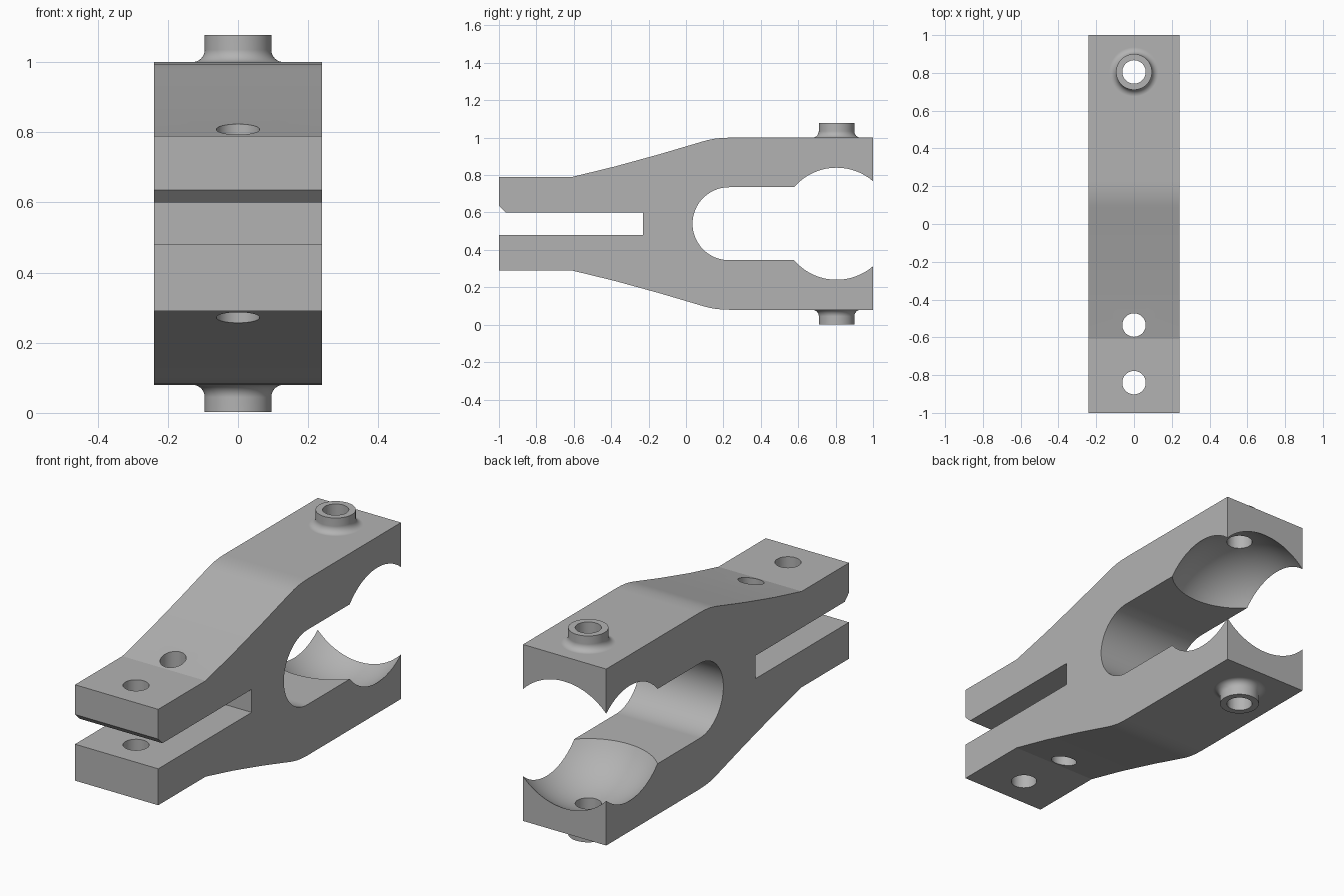
import bpy, bmesh, math
from mathutils import Matrix, Vector

default = bpy.data.objects.get("Cube")
if default:
    bpy.data.objects.remove(default, do_unlink=True)

MID = 0.54          # height of the clamp's centre line
HALF_W = 0.24       # half width in x
SEAT_Y = 0.805      # ball seat and boss position
HOLE_R = 0.062

steel = bpy.data.materials.new("grey steel")
steel.use_nodes = True
colour = (0.45, 0.45, 0.45, 1)
steel.diffuse_color = colour
steel.node_tree.nodes["Principled BSDF"].inputs["Base Color"].default_value = colour


def to_object(name, bm):
    bmesh.ops.recalc_face_normals(bm, faces=bm.faces)
    mesh = bpy.data.meshes.new(name)
    bm.to_mesh(mesh)
    bm.free()
    mesh.materials.append(steel)
    obj = bpy.data.objects.new(name, mesh)
    bpy.context.collection.objects.link(obj)
    return obj


def extrude_profile(name, points):
    bm = bmesh.new()
    face = bm.faces.new([bm.verts.new((-HALF_W, y, z)) for y, z in points])
    out = bmesh.ops.extrude_face_region(bm, geom=[face])
    moved = [v for v in out["geom"] if isinstance(v, bmesh.types.BMVert)]
    bmesh.ops.translate(bm, verts=moved, vec=(2 * HALF_W, 0, 0))
    return to_object(name, bm)


def combine(target, tool, operation):
    bpy.context.view_layer.objects.active = target
    mod = target.modifiers.new("combine", 'BOOLEAN')
    mod.operation, mod.solver, mod.object = operation, 'EXACT', tool
    bpy.ops.object.modifier_apply(modifier=mod.name)
    bpy.data.objects.remove(tool, do_unlink=True)


# Side profile: outer edge, jaw mouth with round end, and clamping slit
upper = [(-1, 0.79), (-0.61, 0.79), (-0.38, 0.846), (-0.14, 0.912), (0.09, 0.98),
         (0.12, 0.988), (0.15, 0.994), (0.185, 0.998), (0.23, 1.0), (1, 1.0)]
lower = [(y, 2 * MID - z) for y, z in upper]
mouth_r = 0.195
arc = [math.radians(90 + 180 * i / 32) for i in range(33)]
mouth = [(0.23 + mouth_r * math.cos(a), MID + mouth_r * math.sin(a)) for a in arc]
mouth = [(1, MID + mouth_r)] + mouth + [(1, MID - mouth_r)]
slit = [(-1, 0.48), (-0.23, 0.48), (-0.23, 0.60), (-0.965, 0.60), (-1, 0.635)]
clamp = extrude_profile("clamp_body", upper + mouth + lower[::-1] + slit)

# Ball seat cut into both jaws
bm = bmesh.new()
bmesh.ops.create_uvsphere(bm, u_segments=80, v_segments=40, radius=0.384,
                          matrix=Matrix.Translation((0, SEAT_Y, MID)))
combine(clamp, to_object("ball_cutter", bm), 'DIFFERENCE')

# Filleted bosses above and below, lathed from a half profile
fillet = [math.radians(90 * i / 10) for i in range(11)]
half = [(0, 0.97), (0.13, 0.97)]
half += [(0.13 - 0.035 * math.sin(a), 1.035 - 0.035 * math.cos(a)) for a in fillet]
half += [(0.095, 1.078), (0, 1.078)]
for side in (1, -1):
    bm = bmesh.new()
    verts = [bm.verts.new((r, SEAT_Y, MID + side * (z - MID))) for r, z in half]
    edges = [bm.edges.new(pair) for pair in zip(verts, verts[1:])]
    bmesh.ops.spin(bm, geom=verts + edges, cent=(0, SEAT_Y, 0), axis=(0, 0, 1),
                   angle=math.tau, steps=64)
    bmesh.ops.remove_doubles(bm, verts=bm.verts, dist=0.0001)
    combine(clamp, to_object("boss", bm), 'UNION')

# Vertical through holes
for y in (SEAT_Y, -0.535, -0.84):
    bm = bmesh.new()
    bmesh.ops.create_cone(bm, cap_ends=True, segments=48, radius1=HOLE_R, radius2=HOLE_R,
                          depth=2, matrix=Matrix.Translation((0, y, MID)))
    combine(clamp, to_object("hole_cutter", bm), 'DIFFERENCE')

# Smooth curved faces, keep hard edges
bpy.ops.object.select_all(action='DESELECT')
clamp.select_set(True)
bpy.context.view_layer.objects.active = clamp
bpy.ops.object.shade_smooth_by_angle(angle=math.radians(12))
weighted = clamp.modifiers.new("even shading", 'WEIGHTED_NORMAL')
weighted.keep_sharp = True
